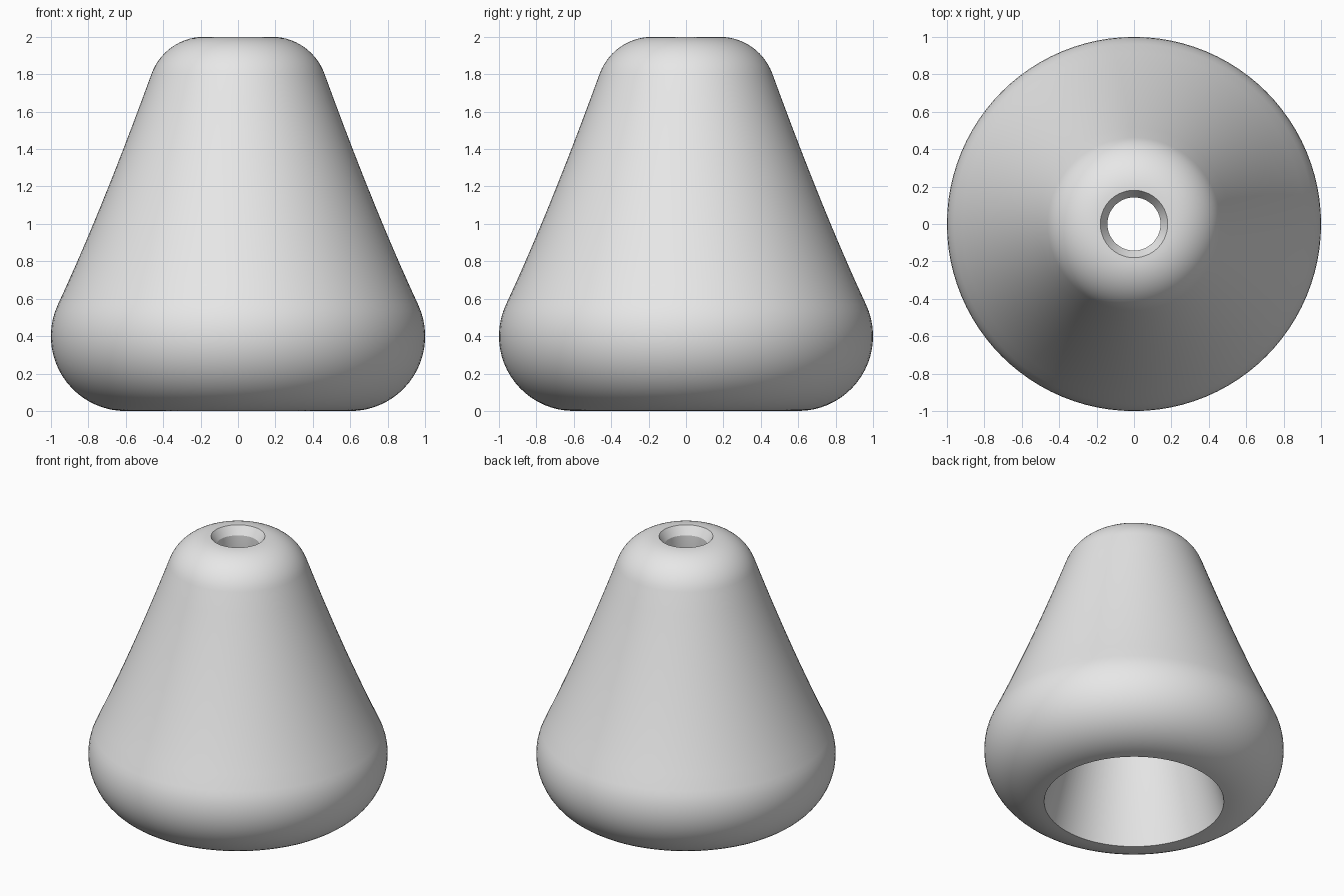
import bpy
import bmesh
from math import cos, sin, radians, pi
from mathutils import Matrix, Vector

SEGMENTS = 96

cube = bpy.data.objects.get("Cube")
if cube:
    bpy.data.objects.remove(cube, do_unlink=True)

grey = bpy.data.materials.new("plain grey")
grey.use_nodes = True
colour = (0.8, 0.8, 0.8, 1.0)
grey.diffuse_color = colour
grey.node_tree.nodes["Principled BSDF"].inputs["Base Color"].default_value = colour


def arc(centre, radius, start, end, steps):
    """Points (r, z) along a circular arc, angles in degrees."""
    angles = [radians(start + (end - start) * i / steps) for i in range(steps + 1)]
    return [(centre[0] + radius * cos(a), centre[1] + radius * sin(a)) for a in angles]


def bend(p, q, r, steps):
    """Inner points of a quadratic curve from p to r, pulled towards q."""
    p, q, r = Vector(p), Vector(q), Vector(r)
    ts = [i / steps for i in range(1, steps)]
    return [tuple(p * (1 - t) ** 2 + q * 2 * t * (1 - t) + r * t * t) for t in ts]


# Outer wall: rounded foot, gently hollow flank, rounded shoulder
foot = arc((0.6, 0.4), 0.4, -90, 25, 20)
shoulder = arc((0.18, 1.7), 0.3, 20, 90, 14)
flank = bend(foot[-1], (0.729, 1.07), shoulder[0], 10)

# Inner wall: countersunk top hole, short bore, cone opening to the base
bore = [(0.142, 1.94), (0.142, 1.76)]
profile = foot + flank + shoulder + bore

# Revolve the closed profile around the vertical axis
bm = bmesh.new()
rings = []
for i in range(SEGMENTS):
    turn = Matrix.Rotation(2 * pi * i / SEGMENTS, 3, "Z")
    rings.append([bm.verts.new(turn @ Vector((r, 0, z))) for r, z in profile])
for i, ring in enumerate(rings):
    following = rings[(i + 1) % SEGMENTS]
    for j in range(len(profile)):
        k = (j + 1) % len(profile)
        bm.faces.new((ring[j], following[j], following[k], ring[k]))
bmesh.ops.recalc_face_normals(bm, faces=bm.faces)

mesh = bpy.data.meshes.new("hollow_cone_body")
bm.to_mesh(mesh)
bm.free()
mesh.materials.append(grey)
body = bpy.data.objects.new("hollow_cone_body", mesh)
bpy.context.collection.objects.link(body)

# Smooth walls with crisp hole rims
bpy.ops.object.select_all(action="DESELECT")
body.select_set(True)
bpy.context.view_layer.objects.active = body
bpy.ops.object.shade_smooth_by_angle(angle=radians(30))
